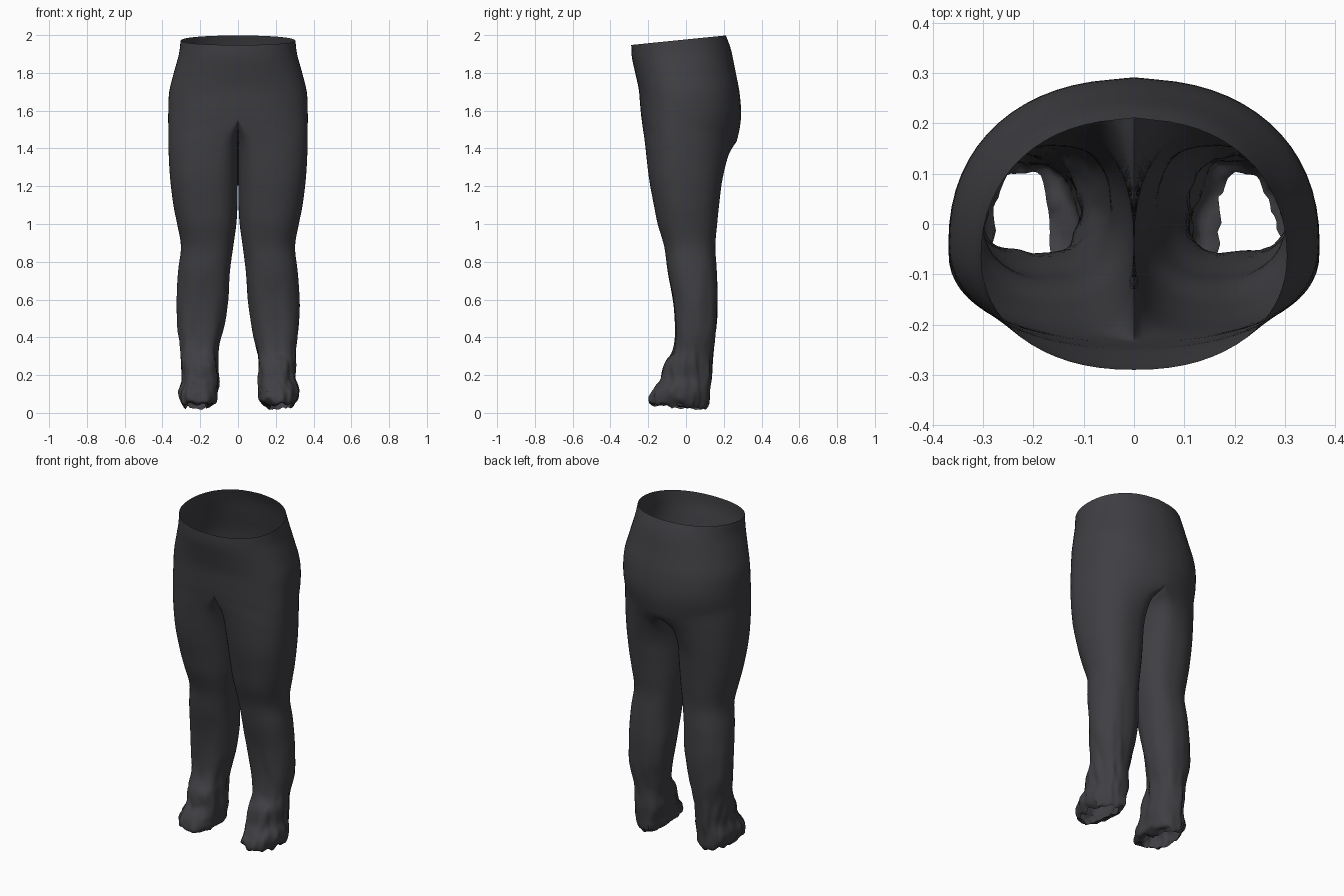
import bpy
import bmesh
import math
from mathutils import Vector, noise

cube = bpy.data.objects.get("Cube")
if cube:
    bpy.data.objects.remove(cube, do_unlink=True)

# Stations from waist to hem: height, outer x, inner x, crown x, front y, back y
TORSO = [
    (1.973, .304, 0, 0, -.29, .208),
    (1.9, .313, 0, 0, -.286, .235),
    (1.8, .34, 0, 0, -.266, .257),
    (1.7, .364, 0, 0, -.25, .281),
    (1.6, .369, 0, 0, -.243, .288),
]
LEG = [
    (1.5, .369, 0, 0, -.235, .265),
    (1.4, .368, .001, .1, -.218, .225),
    (1.25, .36, .001, .16, -.198, .194),
    (1.1, .342, .003, .17, -.17, .175),
    (1, .322, .009, .17, -.15, .165),
    (.88, .302, .025, .165, -.115, .155),
    (.75, .316, .042, .18, -.097, .163),
    (.6, .325, .052, .19, -.068, .168),
    (.45, .322, .075, .2, -.058, .16),
    (.33, .306, .102, .205, -.068, .143),
    (.26, .304, .107, .205, -.112, .136),
    (.18, .3, .103, .205, -.13, .132),
    (.11, .32, .108, .215, -.175, .122),
    (.055, .305, .115, .21, -.192, .118),
    (.03, .285, .165, .215, -.165, .105),
]
STEPS, OUTER, INNER = 5, 32, 20


def smooth_rows(stations):
    """Catmull-Rom interpolation of the stations."""
    rows = []
    last = len(stations) - 1
    for i in range(last):
        quad = [stations[max(0, min(last, i + k))] for k in (-1, 0, 1, 2)]
        for s in range(STEPS):
            t = s / STEPS
            rows.append([
                b + t * (c - a + t * (2*a - 5*b + 4*c - d + t * (3*(b - c) + d - a))) / 2
                if s else b for a, b, c, d in zip(*quad)])
    rows.append(list(stations[-1]))
    return rows


def signed_power(value, exponent):
    return math.copysign(abs(value) ** exponent, value)


def cloth_point(row, column, side):
    """One point of the cloth; columns run front, outside, back, inside."""
    height, outer, inner, crown, front, back = row
    on_outer = column <= OUTER
    if on_outer:
        angle = math.pi * column / OUTER
    else:
        angle = math.pi * (1 + (column - OUTER) / INNER)
    sine, cosine = math.sin(angle), math.cos(angle)
    # The hips and thighs are widest ahead of the middle
    hip = max(0, 1 - abs(height - 1.5) / .5)
    widest = front + (back - front) * (.46 - .1 * hip)
    depth = widest - front if cosine > 0 else back - widest
    reach = outer - crown if on_outer else crown - inner
    x = crown + reach * signed_power(sine, .9 if on_outer else .72)
    y = widest - depth * signed_power(cosine, .95 - .07 * hip)
    z = height

    # Raised seam down the centre of the back
    if column == OUTER and height >= 1.5:
        y += .003
    # Waistband rises to the back
    z += .1 * (y + .04) * max(0, (height - 1.5) / .47)
    # Crotch is higher at the front and dips in the middle
    near = max(0, 1 - abs(height - 1.5) / .3)
    z -= near * .24 * y * (1 - sine if on_outer else 1)
    if not on_outer:
        z += near * .04 * sine

    # Gathered folds, stronger towards the ankle
    fold = max(0, min(1, (.95 - height) / .75))
    if fold:
        middle = Vector(((outer + inner) / 2, (front + back) / 2))
        away = (Vector((x, y)) - middle).normalized()
        seed = Vector((x * 17 + side * 5, y * 17, height * 4))
        crumple = noise.noise(seed) * .01 * fold
        crumple += noise.noise(seed * 2) * .014 * fold ** 3
        x += away.x * crumple
        y += away.y * crumple
    # Ragged, tilted hem
    if height < .2:
        low = (.2 - height) / .17
        z += low * (-.08 * y + .028 * noise.noise(Vector((x * 22, y * 22, side * 3))))
    return Vector((x * side, y, max(z, .004)))


def build_half(bm, side):
    rows = smooth_rows(TORSO + LEG)
    crotch = len(TORSO) * STEPS
    ring = OUTER + INNER
    grid = []
    for r, row in enumerate(rows):
        row[2], row[3] = max(.0005, row[2]), max(.0005, row[3])
        if r <= crotch:
            row[2] = row[3] = 0
        count = OUTER + 1 if r < crotch else ring
        grid.append([bm.verts.new(cloth_point(row, c, side)) for c in range(count)])
    for r in range(len(rows) - 1):
        upper, lower = grid[r], grid[r + 1]
        for c in range(OUTER if r < crotch else ring):
            n = (c + 1) % ring
            bm.faces.new((upper[c], lower[c], lower[n], upper[n]))


# Trousers: two mirrored halves welded along the centre seam
bm = bmesh.new()
for side in (1, -1):
    build_half(bm, side)
centre = [v for v in bm.verts if abs(v.co.x) < .00001]
bmesh.ops.remove_doubles(bm, verts=centre, dist=.0002)
bmesh.ops.recalc_face_normals(bm, faces=bm.faces)
mesh = bpy.data.meshes.new("trousers")
bm.to_mesh(mesh)
bm.free()
trousers = bpy.data.objects.new("trousers", mesh)
bpy.context.collection.objects.link(trousers)

# Charcoal cloth
cloth = bpy.data.materials.new("charcoal_cloth")
cloth.use_nodes = True
colour = (.05, .05, .057, 1)
cloth.diffuse_color = colour
shader = next(n for n in cloth.node_tree.nodes if n.type == "BSDF_PRINCIPLED")
shader.inputs["Base Color"].default_value = colour
shader.inputs["Roughness"].default_value = .9
mesh.materials.append(cloth)

bpy.context.view_layer.objects.active = trousers
trousers.select_set(True)
bpy.ops.object.shade_smooth_by_angle(angle=math.radians(50))
